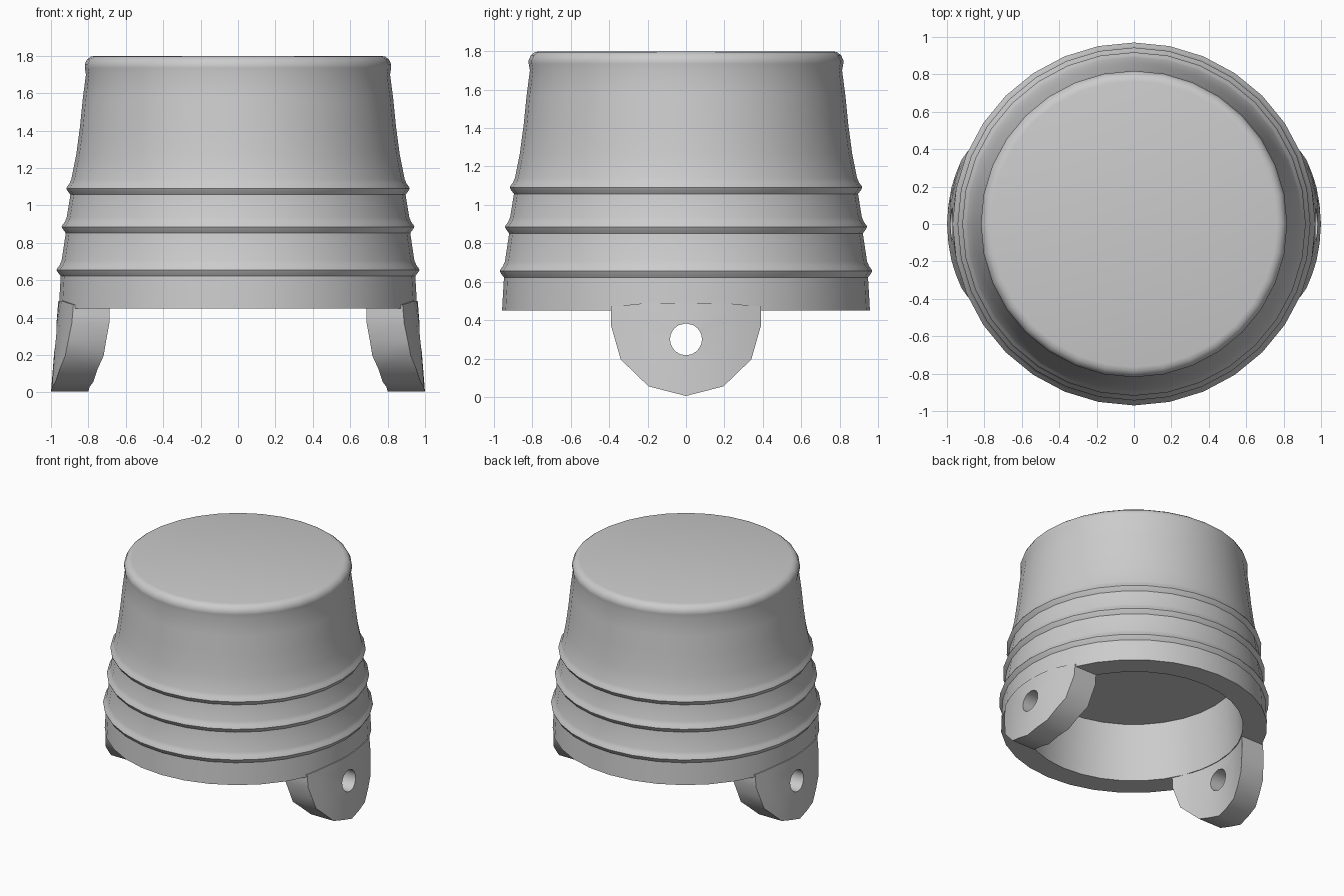
import bpy, bmesh
from math import sin, cos, pi, atan2, sqrt, radians

if "Cube" in bpy.data.objects:
    bpy.data.objects.remove(bpy.data.objects["Cube"])

SEGS = 32
HOLE_Z, HOLE_R = 0.30, 0.083


def finish(bm, name):
    bmesh.ops.recalc_face_normals(bm, faces=bm.faces[:])
    mesh = bpy.data.meshes.new(name)
    bm.to_mesh(mesh)
    bm.free()
    obj = bpy.data.objects.new(name, mesh)
    bpy.context.collection.objects.link(obj)
    bpy.ops.object.select_all(action='DESELECT')
    obj.select_set(True)
    bpy.context.view_layer.objects.active = obj
    bpy.ops.object.shade_smooth_by_angle(angle=radians(35))
    return obj


def lathe(name, profile):
    """Revolve (radius, z) points round z and cap both ends."""
    bm = bmesh.new()
    rings = [[bm.verts.new((r * cos(2 * pi * i / SEGS), r * sin(2 * pi * i / SEGS), z))
              for i in range(SEGS)] for r, z in profile]
    for a, b in zip(rings, rings[1:]):
        for i in range(SEGS):
            j = (i + 1) % SEGS
            bm.faces.new((a[i], a[j], b[j], b[i]))
    bm.faces.new(rings[0])
    bm.faces.new(rings[-1])
    return finish(bm, name)


def rib(r, z):
    """Raised band: soft upper slope, crisp lower edge."""
    return [(r - 0.027, z + 0.05), (r - 0.016, z + 0.025), (r - 0.003, z + 0.008),
            (r, z), (r - 0.005, z - 0.01), (r - 0.022, z - 0.033)]


# Cup body: rounded top, concave taper, three ribs, open hollow underneath
profile = [(0.765, 1.80), (0.787, 1.795), (0.807, 1.78), (0.819, 1.755), (0.819, 1.735),
           (0.813, 1.70), (0.83, 1.57), (0.845, 1.42), (0.865, 1.27)]
profile += rib(0.918, 1.09) + rib(0.943, 0.885) + rib(0.97, 0.655)
profile += [(0.958, 0.45), (0.785, 0.45), (0.755, 0.90)]
lathe("cup_body", profile)

# Outline of one side lug in (y, z), mirrored and with each edge halved
half = [(0, 0.005), (0.195, 0.055), (0.34, 0.195), (0.39, 0.37), (0.39, 0.47), (0.195, 0.49), (0, 0.49)]
loop = half + [(-y, z) for y, z in half[-2:0:-1]]
outline = []
for p, q in zip(loop, loop[1:] + loop[:1]):
    outline += [p, ((p[0] + q[0]) / 2, (p[1] + q[1]) / 2)]


def lug_layer(bm, r_bottom, slope):
    """Concentric rings from hole to outline, wrapped on a cone."""
    rings = []
    for t in (0, 0.35, 0.7, 1):
        ring = []
        for y, z in outline:
            a = atan2(z - HOLE_Z, y)
            hy, hz = HOLE_R * cos(a), HOLE_Z + HOLE_R * sin(a)
            py, pz = hy + (y - hy) * t, hz + (z - hz) * t
            r = r_bottom - slope * pz
            ring.append(bm.verts.new((sqrt(r * r - py * py), py, pz)))
        rings.append(ring)
    return rings


# Curved side lugs with pin holes
bm = bmesh.new()
outer = lug_layer(bm, 1.0, 0.08)
inner = lug_layer(bm, 0.80, 0.025)
strips = list(zip(outer, outer[1:])) + list(zip(inner, inner[1:]))
strips += [(outer[0], inner[0]), (outer[-1], inner[-1])]
for a, b in strips:
    for i in range(len(a)):
        j = (i + 1) % len(a)
        bm.faces.new((a[i], a[j], b[j], b[i]))
lugs = finish(bm, "side_lugs")
mirror = lugs.modifiers.new("mirror", 'MIRROR')
mirror.use_mirror_merge = False
